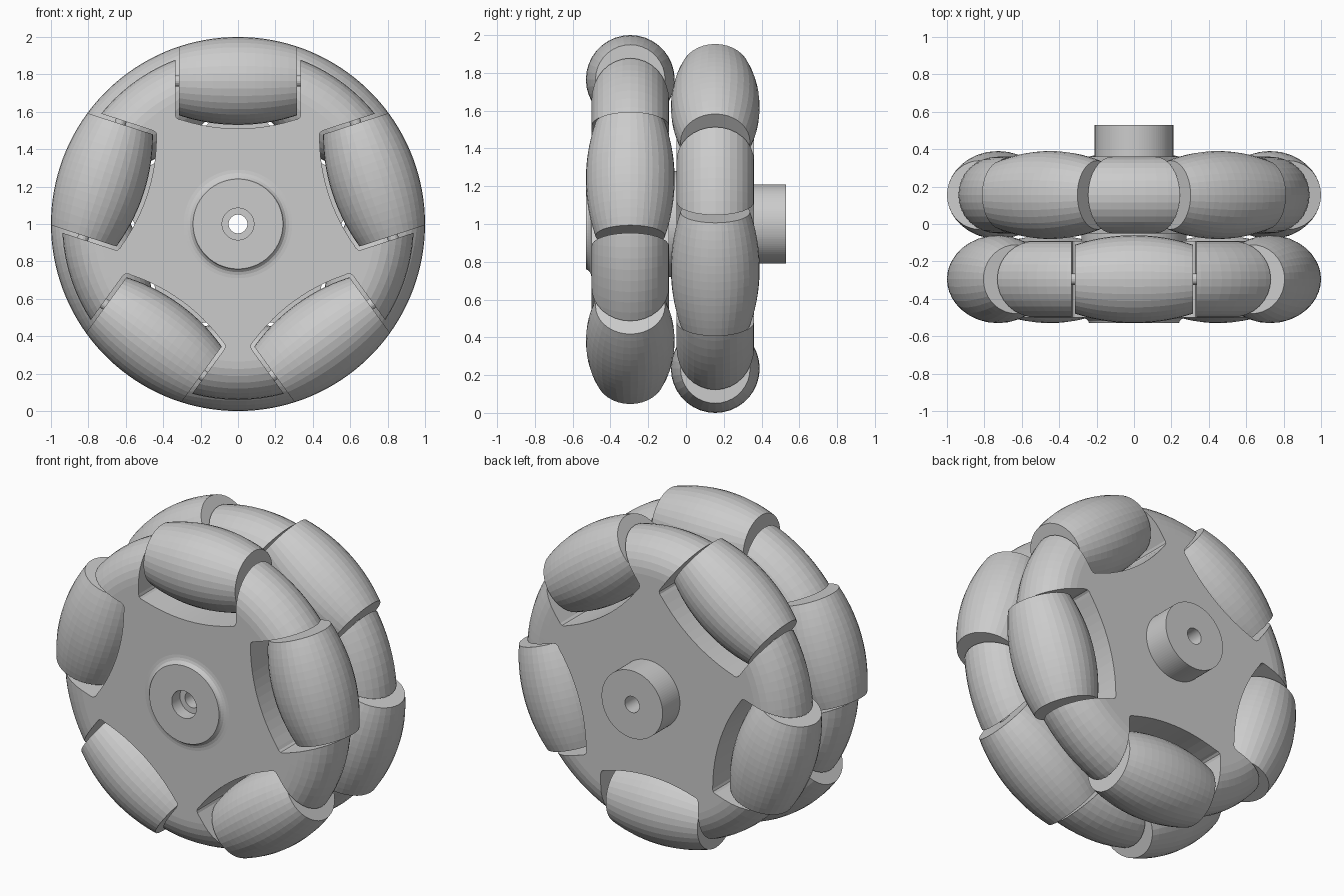
import bpy, bmesh
from math import sin, cos, pi, sqrt, radians
from mathutils import Matrix, Vector

if "Cube" in bpy.data.objects:
    bpy.data.objects.remove(bpy.data.objects["Cube"])

CZ = 1.0                # wheel centre height
AXIS_R = 0.765          # distance of roller axles from the centre
HALF = 0.315            # half length of a roller
ROWS = [("front", -0.295, 0), ("back", 0.155, 36)]


def to_object(name, bm, loc=(0, 0, 0)):
    bmesh.ops.recalc_face_normals(bm, faces=bm.faces)
    me = bpy.data.meshes.new(name)
    bm.to_mesh(me)
    bm.free()
    ob = bpy.data.objects.new(name, me)
    ob.location = loc
    bpy.context.collection.objects.link(ob)
    return ob


def lathe(profile, segs, place):
    """Revolve a closed (radius, along) profile; place(r, h, angle) gives the point."""
    bm = bmesh.new()
    rings = [[bm.verts.new(place(r, h, 2 * pi * i / segs)) for r, h in profile]
             for i in range(segs)]
    n = len(profile)
    for i in range(segs):
        a, b = rings[i], rings[(i + 1) % segs]
        for j in range(n):
            k = (j + 1) % n
            bm.faces.new((a[j], a[k], b[k], b[j]))
    return bm


def barrel(t):
    return sqrt(1 - t * t) - AXIS_R


# Wheel body: two rounded discs, front boss, spacer and rear shaft with a stepped bore
def rim(y):
    return [(0.735 + 0.205 * sin(pi * i / 16), y - 0.205 * cos(pi * i / 16)) for i in range(17)]


profile = ([(0.05, -0.45), (0.085, -0.45), (0.085, -0.53), (0.24, -0.53), (0.245, -0.518),
            (0.257, -0.507), (0.272, -0.502), (0.29, -0.5)]
           + rim(-0.295) + [(0.28, -0.09), (0.28, -0.05)] + rim(0.155)
           + [(0.21, 0.36), (0.21, 0.53), (0.05, 0.53)])
body = to_object("wheel_body", lathe(profile, 96, lambda r, h, a: (r * sin(a), h, r * cos(a))),
                 (0, 0, CZ))

# Pockets: roller outline with clearance, pushed straight through each disc
floor = [(t * 0.05, AXIS_R - barrel(t * 0.05) - 0.02) for t in range(-6, 7)]
outline = ([(-0.335, 1.15), (-0.335, 0.585), (-0.33, 0.569), (-0.318, 0.56)] + floor
           + [(0.318, 0.56), (0.33, 0.569), (0.335, 0.585), (0.335, 1.15)])
bm = bmesh.new()
for (row, y, phase), (y0, y1) in zip(ROWS, [(-0.7, -0.075), (-0.06, 0.45)]):
    for k in range(5):
        rot = Matrix.Rotation(radians(phase + 72 * k), 3, 'Y')
        face = bm.faces.new([bm.verts.new(rot @ Vector((x, y0, r))) for x, r in outline])
        ext = bmesh.ops.extrude_face_region(bm, geom=[face], use_keep_orig=True)
        moved = [v for v in ext["geom"] if isinstance(v, bmesh.types.BMVert)]
        bmesh.ops.translate(bm, verts=moved, vec=(0, y1 - y0, 0))
cutter = to_object("pocket_cutter", bm, (0, 0, CZ))
cutter.hide_render = True
mod = body.modifiers.new("pockets", 'BOOLEAN')
mod.operation, mod.solver, mod.object = 'DIFFERENCE', 'EXACT', cutter
bpy.context.view_layer.update()
cut = bpy.data.meshes.new_from_object(body.evaluated_get(bpy.context.evaluated_depsgraph_get()))
body.modifiers.clear()
body.data = cut
bpy.data.objects.remove(cutter)


# Barrel rollers and their axle pins, five per row
def along_x(r, h, a):
    return (h, r * sin(a), r * cos(a))


curve = [(barrel(t), t) for t in [HALF * i / 7 for i in range(-7, 8)]]
shapes = {
    "roller": lathe([(0.034, -HALF)] + curve + [(0.034, HALF)], 36, along_x),
    "axle_pin": bmesh.new(),
}
bmesh.ops.create_cone(shapes["axle_pin"], cap_ends=True, segments=16, radius1=0.03,
                      radius2=0.03, depth=0.72, matrix=Matrix.Rotation(pi / 2, 4, 'Y'))
for part, bm in shapes.items():
    mesh = None
    for row, y, phase in ROWS:
        for k in range(5):
            a = radians(phase + 72 * k)
            loc = (AXIS_R * sin(a), y, CZ + AXIS_R * cos(a))
            name = f"{row}_{part}_{k + 1}"
            if mesh is None:
                ob = to_object(name, bm, loc)
                mesh = ob.data
            else:
                ob = bpy.data.objects.new(name, mesh)
                ob.location = loc
                bpy.context.collection.objects.link(ob)
            ob.rotation_euler = (0, a, 0)
